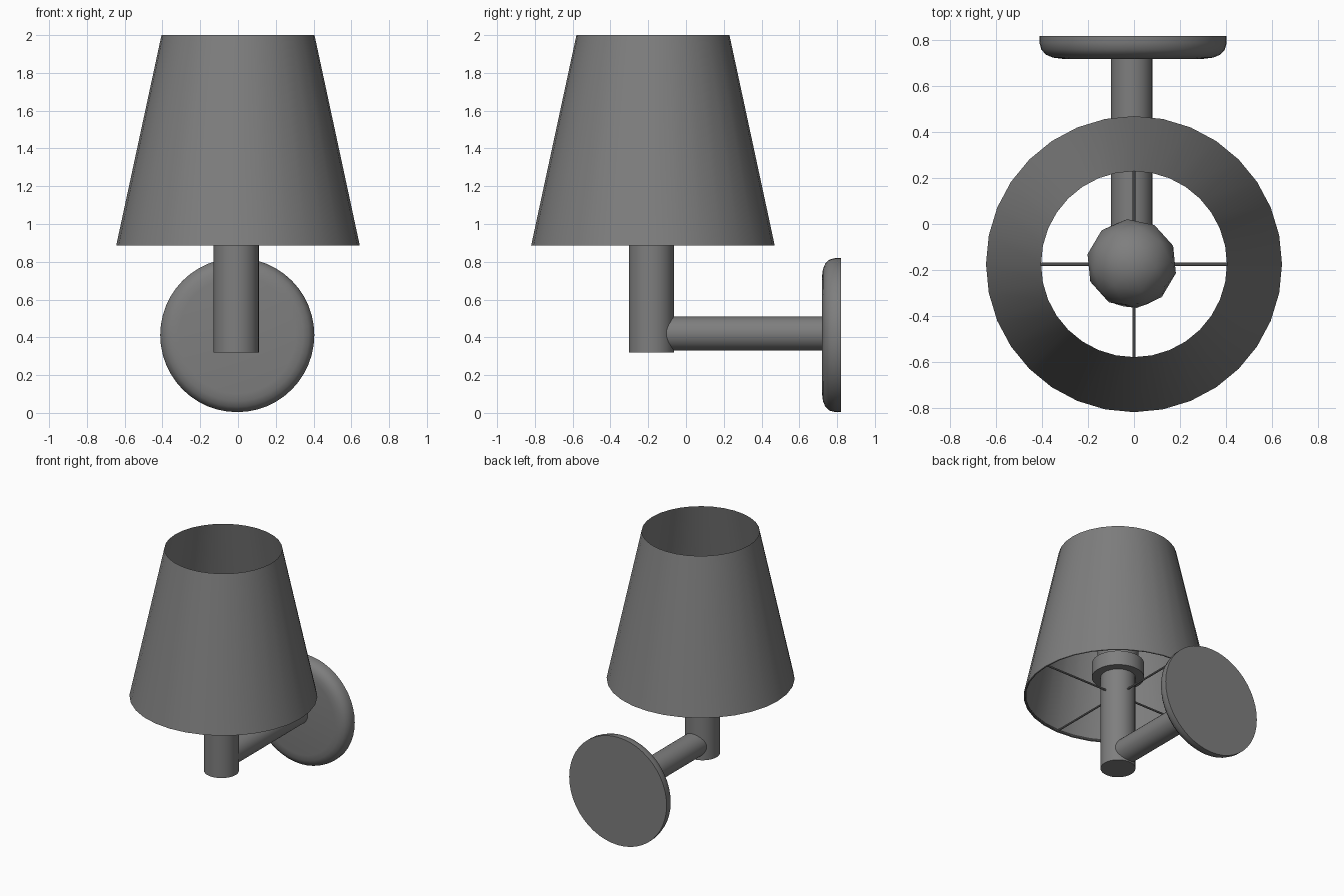
import bpy, bmesh, math
from mathutils import Matrix, Vector

cube = bpy.data.objects.get("Cube")
if cube:
    bpy.data.objects.remove(cube, do_unlink=True)

grey = bpy.data.materials.new("grey")
grey.use_nodes = True
colour = (0.21, 0.21, 0.21, 1)
grey.diffuse_color = colour
grey.node_tree.nodes["Principled BSDF"].inputs["Base Color"].default_value = colour

AXIS = Vector((0, -0.175, 0))      # centre line of the shade
STEM = Vector((-0.01, -0.183, 0))  # centre line of the stem and lamp holder


def finish(name, bm, matrix, angle=40):
    mesh = bpy.data.meshes.new(name)
    bm.normal_update()
    bm.to_mesh(mesh)
    bm.free()
    mesh.materials.append(grey)
    obj = bpy.data.objects.new(name, mesh)
    bpy.context.collection.objects.link(obj)
    obj.matrix_world = matrix
    bpy.ops.object.select_all(action='DESELECT')
    obj.select_set(True)
    bpy.context.view_layer.objects.active = obj
    bpy.ops.object.shade_smooth_by_angle(angle=math.radians(angle))
    return obj


def lathe(name, profile, origin, sides=32, direction=(0, 0, 1), caps=True):
    """Turn (radius, height) points about a direction, rising from the origin."""
    bm = bmesh.new()
    rings = []
    for r, h in profile:
        turns = [math.tau * i / sides for i in range(sides)]
        rings.append([bm.verts.new((r * math.cos(a), r * math.sin(a), h)) for a in turns])
    for low, high in zip(rings, rings[1:]):
        for i in range(sides):
            j = (i + 1) % sides
            bm.faces.new((low[i], low[j], high[j], high[i]))
    if caps:
        bm.faces.new(rings[0][::-1])
        bm.faces.new(rings[-1])
    turn = Vector((0, 0, 1)).rotation_difference(Vector(direction)).to_matrix().to_4x4()
    return finish(name, bm, Matrix.Translation(origin) @ turn)


# Open conical shade
lathe("shade", [(0.645, 0.885), (0.405, 2.0)], AXIS, caps=False)

# Wire ring and cross wires carrying the shade
rim = [(0.636 + 0.007 * math.cos(a), 0.893 + 0.007 * math.sin(a))
       for a in [math.tau * i / 6 for i in range(7)]]
lathe("shade_ring", rim, AXIS, caps=False)
for name, way in (("cross_wire_side", Vector((1, 0, 0))), ("cross_wire_depth", Vector((0, 1, 0)))):
    start = AXIS + Vector((0, 0, 0.895)) - way * 0.636
    lathe(name, [(0.007, 0), (0.007, 1.272)], start, sides=8, direction=way)

# Stem, collar and neck of the lamp holder
lathe("stem", [(0.12, 0.32), (0.12, 1.06)], STEM)
lathe("holder_collar", [(0.18, 1.04), (0.18, 1.15)], STEM)
lathe("holder_neck", [(0.14, 1.14), (0.14, 1.28)], STEM)

# Faceted bulb
bm = bmesh.new()
bmesh.ops.create_icosphere(bm, subdivisions=2, radius=0.197)
tilt = Matrix.Rotation(0.15, 4, 'X') @ Matrix.Rotation(0.1, 4, 'Z')
finish("bulb", bm, Matrix.Translation(STEM + Vector((0, 0.01, 1.4))) @ tilt, angle=60)

# Arm running back to the wall plate
lathe("arm", [(0.09, 0), (0.09, 0.9)], (-0.01, -0.15, 0.42), direction=(0, 1, 0))

# Wall plate with a rounded front edge
plate = [(0.31, 0), (0.35, 0.005), (0.38, 0.018), (0.4, 0.04), (0.408, 0.07), (0.408, 0.1)]
lathe("wall_plate", plate, (-0.004, 0.72, 0.412), sides=48, direction=(0, 1, 0))
